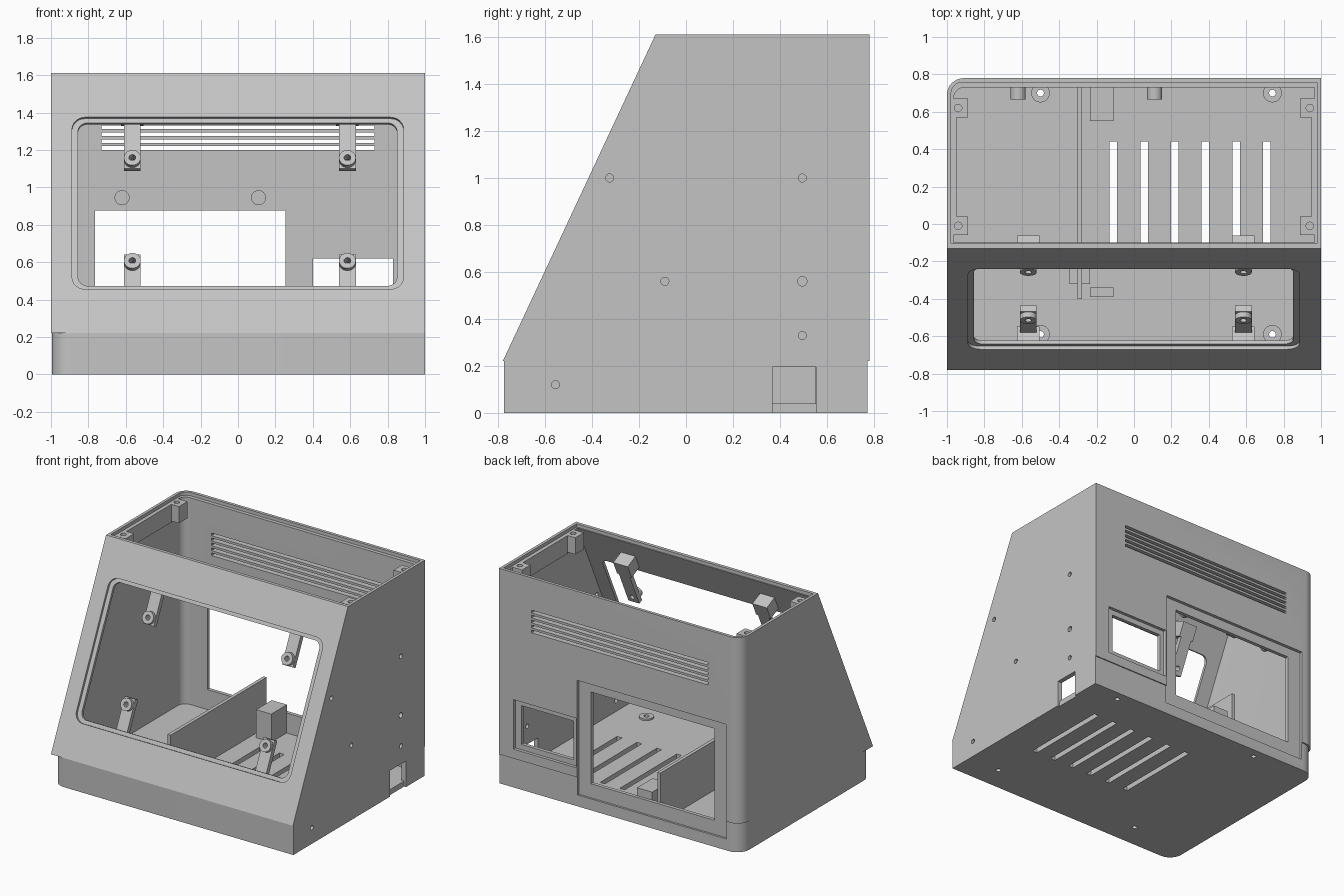
import bpy, bmesh
from mathutils import Matrix, Vector

cube = bpy.data.objects.get("Cube")
if cube:
    bpy.data.objects.remove(cube, do_unlink=True)

grey = bpy.data.materials.new("light grey plastic")
grey.use_nodes = True
COLOUR = (0.55, 0.55, 0.55, 1)
grey.diffuse_color = COLOUR
grey.node_tree.nodes["Principled BSDF"].inputs["Base Color"].default_value = COLOUR

# Frame of the sloped front: local x, distance up the slope, outward normal
up = Vector((0, 0.65, 1.39)).normalized()
out = Vector((1, 0, 0)).cross(up)
SLOPE = Matrix((Vector((1, 0, 0)), up, out)).transposed().to_4x4()
SLOPE.translation = (0, -0.78, 0.22)
WORLD = Matrix.Identity(4)


def finish(name, bm, frame=WORLD):
    bm.transform(frame)
    bmesh.ops.recalc_face_normals(bm, faces=bm.faces)
    mesh = bpy.data.meshes.new(name)
    bm.to_mesh(mesh)
    bm.free()
    mesh.materials.append(grey)
    ob = bpy.data.objects.new(name, mesh)
    bpy.context.collection.objects.link(ob)
    return ob


def round_edges(bm, radius, rule):
    """Round the upright edges whose middle meets the rule."""
    edges = []
    for e in bm.edges:
        a, b = e.verts[0].co, e.verts[1].co
        if (a - b).xy.length < 1e-5 and rule((a + b) / 2):
            edges.append(e)
    bmesh.ops.bevel(bm, geom=edges, offset=radius, segments=8,
                    profile=0.5, affect='EDGES')


def box(name, xs, ys, zs, frame=WORLD, radius=0, rule=lambda p: True):
    bm = bmesh.new()
    size = [b - a for a, b in (xs, ys, zs)]
    mid = [(a + b) / 2 for a, b in (xs, ys, zs)]
    bmesh.ops.create_cube(bm, size=1, matrix=Matrix.Translation(mid) @ Matrix.Diagonal(size + [1]))
    if radius:
        round_edges(bm, radius, rule)
    return finish(name, bm, frame)


def prism(name, profile, xs, radius):
    """Side profile drawn across the width, back right corner rounded."""
    bm = bmesh.new()
    face = bm.faces.new([bm.verts.new((xs[0], y, z)) for y, z in profile])
    ext = bmesh.ops.extrude_face_region(bm, geom=[face])
    moved = [v for v in ext["geom"] if isinstance(v, bmesh.types.BMVert)]
    bmesh.ops.translate(bm, verts=moved, vec=(xs[1] - xs[0], 0, 0))
    round_edges(bm, radius, lambda p: p.x < 0 and p.y > 0)
    return finish(name, bm)


def rod(name, centre, radius, length, axis='Z', frame=WORLD):
    turn = {'X': Matrix.Rotation(1.5708, 4, 'Y'), 'Y': Matrix.Rotation(1.5708, 4, 'X'), 'Z': WORLD}
    bm = bmesh.new()
    bmesh.ops.create_cone(bm, cap_ends=True, segments=24, radius1=radius, radius2=radius,
                          depth=length, matrix=Matrix.Translation(centre) @ turn[axis])
    return finish(name, bm, frame)


def cut(targets, cutters):
    for ob in targets:
        for c in cutters:
            mod = ob.modifiers.new("cut", 'BOOLEAN')
            mod.operation, mod.solver, mod.object = 'DIFFERENCE', 'EXACT', c
        bpy.context.view_layer.update()
        graph = bpy.context.evaluated_depsgraph_get()
        mesh = bpy.data.meshes.new_from_object(ob.evaluated_get(graph))
        ob.modifiers.clear()
        ob.data = mesh
    for c in cutters:
        bpy.data.objects.remove(c, do_unlink=True)


# Housing: rounded tray below, sloped hood above
base = box("base_tray", (-0.995, 1), (-0.775, 0.772), (0, 0.22),
           radius=0.1, rule=lambda p: p.x < 0)
hood = prism("sloped_hood", [(-0.78, 0.22), (-0.13, 1.61), (0.78, 1.61), (0.78, 0.22)],
             (-1, 1), 0.09)
cavity = prism("cavity", [(-0.736, 0.04), (-0.736, 0.22), (-0.082, 1.62), (0.73, 1.62), (0.73, 0.04)],
               (-0.965, 0.965), 0.06)
cut([base, hood], [cavity])

# Lid ledge around the open top
cut([hood], [box("ledge", (-0.978, 0.978), (-0.105, 0.757), (1.585, 1.7), radius=0.06,
                 rule=lambda p: p.x < 0 and p.y > 0)])

# Screen window: shallow step, then the through opening
cut([hood], [
    box("window_step", (-0.887, 0.885), (0.26, 1.275), (-0.018, 0.1), SLOPE, 0.07),
    box("window_hole", (-0.855, 0.85), (0.288, 1.25), (-0.08, 0.1), SLOPE, 0.05)])

# Rear openings with shallow frames
for xs, zs, xo, zo in [((-0.765, 0.255), (0.19, 0.875), (-0.875, 0.355), (0.085, 0.945)),
                       ((0.4, 0.83), (0.33, 0.62), (0.365, 0.88), (0.29, 0.66))]:
    cut([base, hood], [box("rear_frame", xo, (0.757, 0.9), zo),
                       box("rear_hole", xs, (0.68, 0.9), zs)])

# Rear vent slits
cut([hood], [box("slit", (-0.73, 0.73), (0.68, 0.9), (z, z + 0.02))
             for z in [1.2 + 0.037 * i for i in range(5)]])

# Floor vent slots and foot holes
cut([base], [box("slot", (x - 0.02, x + 0.02), (-0.23, 0.44), (-0.1, 0.1))
             for x in [-0.11 + 0.164 * i for i in range(6)]])
feet = [(x, y) for x in (-0.5, 0.74) for y in (-0.59, 0.7)]
cut([base], [rod("foot_hole", (x, y, 0), 0.018, 0.3) for x, y in feet])
for x, y in feet:
    pad = rod("foot_pad", (x, y, 0.046), 0.05, 0.014)
    cut([pad], [rod("pad_hole", (x, y, 0.05), 0.018, 0.2)])

# Left wall: screw holes and socket notch
cut([hood], [rod("side_hole", (1, y, z), r, 0.2, 'X') for y, z, r in
             [(-0.325, 1, 0.017), (0.495, 1, 0.017), (-0.09, 0.56, 0.017),
              (0.495, 0.56, 0.02), (0.495, 0.33, 0.017)]])
cut([base], [rod("side_hole", (1, -0.555, 0.12), 0.017, 0.2, 'X'),
             box("notch_recess", (0.985, 1.1), (0.368, 0.553), (-0.1, 0.195)),
             box("notch_hole", (0.9, 1.1), (0.368, 0.553), (0.041, 0.195))])

for ob in (base, hood):
    bpy.ops.object.select_all(action='DESELECT')
    ob.select_set(True)
    bpy.context.view_layer.objects.active = ob
    bpy.ops.object.shade_smooth_by_angle()

# Lid screw posts and the ribs between them
for side in (-1, 1):
    for y in (-0.01, 0.62):
        post = box("lid_post", sorted((side * 0.887, side * 0.975)), (y - 0.05, y + 0.05), (1.46, 1.585))
        cut([post], [rod("post_hole", (side * 0.94, y, 1.56), 0.02, 0.15)])
    box("side_rib", sorted((side * 0.95, side * 0.97)), (0.04, 0.57), (1.45, 1.585))

# Screen brackets: foot on the wall, arm, and a ring with a screw hole
MID = 0.7675
for x in (-0.565, 0.585):
    for way in (-1, 1):
        def along(a, b):
            return sorted((MID + way * a, MID + way * b))
        box("bracket_foot", (x - 0.06, x + 0.06), along(0.52, 0.63), (-0.14, -0.035), SLOPE)
        arm = box("bracket_arm", (x - 0.045, x + 0.045), along(0.255, 0.63), (-0.14, -0.105), SLOPE)
        spot = (x, MID + way * 0.304, -0.095)
        ring = rod("bracket_ring", spot, 0.045, 0.04, frame=SLOPE)
        cut([arm, ring], [rod("ring_hole", spot, 0.018, 0.2, frame=SLOPE)])

# Inside: divider, support blocks, rear pegs
box("divider", (-0.303, -0.277), (-0.4, 0.735), (0.035, 0.41))
box("rear_block", (-0.235, -0.11), (0.55, 0.735), (0.035, 0.25))
box("front_block", (-0.235, -0.11), (-0.39, -0.34), (0.035, 0.2))
box("divider_block", (-0.345, -0.235), (-0.32, -0.23), (0.035, 0.12))
for x in (-0.62, 0.11):
    rod("rear_peg", (x, 0.7, 0.945), 0.04, 0.07, 'Y')
